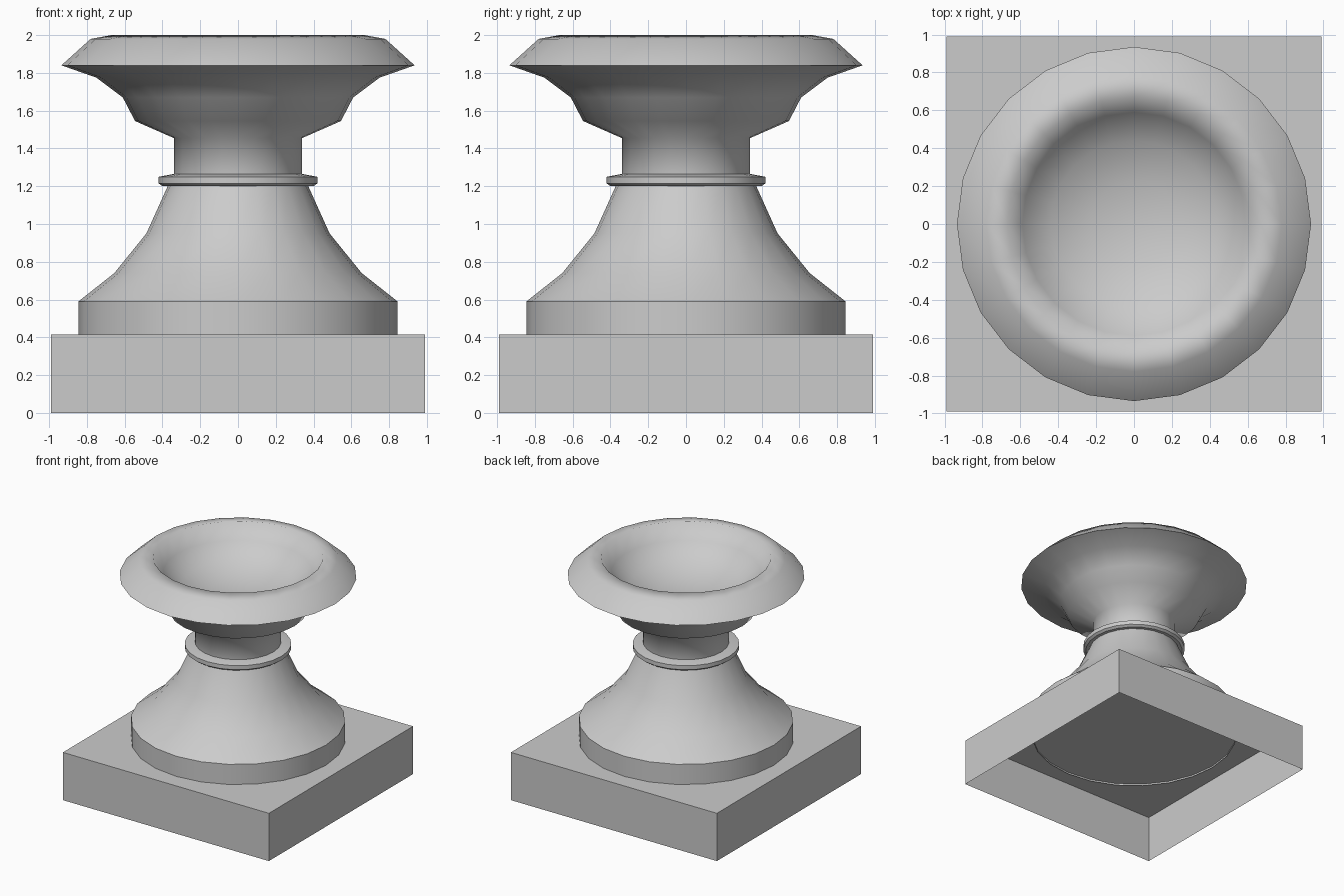
import bpy
import bmesh
import math

cube = bpy.data.objects.get("Cube")
if cube:
    bpy.data.objects.remove(cube, do_unlink=True)

SIDES = 24

# Single stone colour
stone = bpy.data.materials.new("grey stone")
stone.use_nodes = True
colour = (0.6, 0.6, 0.6, 1)
stone.diffuse_color = colour
stone.node_tree.nodes["Principled BSDF"].inputs["Base Color"].default_value = colour


def finish(name, bm, smooth_angle=None):
    bmesh.ops.recalc_face_normals(bm, faces=bm.faces)
    mesh = bpy.data.meshes.new(name)
    bm.to_mesh(mesh)
    bm.free()
    mesh.materials.append(stone)
    obj = bpy.data.objects.new(name, mesh)
    bpy.context.collection.objects.link(obj)
    if smooth_angle:
        bpy.ops.object.select_all(action='DESELECT')
        obj.select_set(True)
        bpy.context.view_layer.objects.active = obj
        bpy.ops.object.shade_smooth_by_angle(angle=math.radians(smooth_angle))
    return obj


def lathe(name, profile, smooth_angle):
    """Turn a (radius, height) profile around the z axis."""
    bm = bmesh.new()
    verts = [bm.verts.new((r, 0, z)) for r, z in profile]
    edges = [bm.edges.new(pair) for pair in zip(verts, verts[1:])]
    bmesh.ops.spin(bm, geom=verts + edges, cent=(0, 0, 0), axis=(0, 0, 1),
                   angle=math.tau, steps=SIDES, use_duplicate=False)
    bmesh.ops.remove_doubles(bm, verts=bm.verts, dist=0.0005)
    return finish(name, bm, smooth_angle)


# Square plinth, hollow and open underneath
bm = bmesh.new()
bmesh.ops.create_cube(bm, size=1)
for v in bm.verts:
    v.co = (v.co.x * 1.98, v.co.y * 1.98, (v.co.z + 0.5) * 0.415)
bottom = [f for f in bm.faces if f.calc_center_median().z < 0.01]
bmesh.ops.delete(bm, geom=bottom, context='FACES_ONLY')
finish("plinth", bm)

# Flared foot with an upright band at its base
lathe("flared_foot", [
    (0.845, 0.4), (0.845, 0.59), (0.655, 0.74), (0.485, 0.95),
    (0.37, 1.205), (0, 1.205)], 30)

# Thin collar around the neck
lathe("collar", [
    (0.33, 1.2), (0.4, 1.2), (0.42, 1.215), (0.42, 1.25),
    (0.34, 1.265), (0.33, 1.265)], 30)

# Neck, bowl underside, sloping rim and hollow basin
lathe("neck_and_bowl", [
    (0, 1.22), (0.34, 1.22), (0.34, 1.455), (0.545, 1.545), (0.61, 1.67),
    (0.75, 1.775), (0.935, 1.84), (0.78, 1.98), (0.67, 2.0),
    (0.59, 1.87), (0.44, 1.76), (0.23, 1.69), (0, 1.67)], 70)
